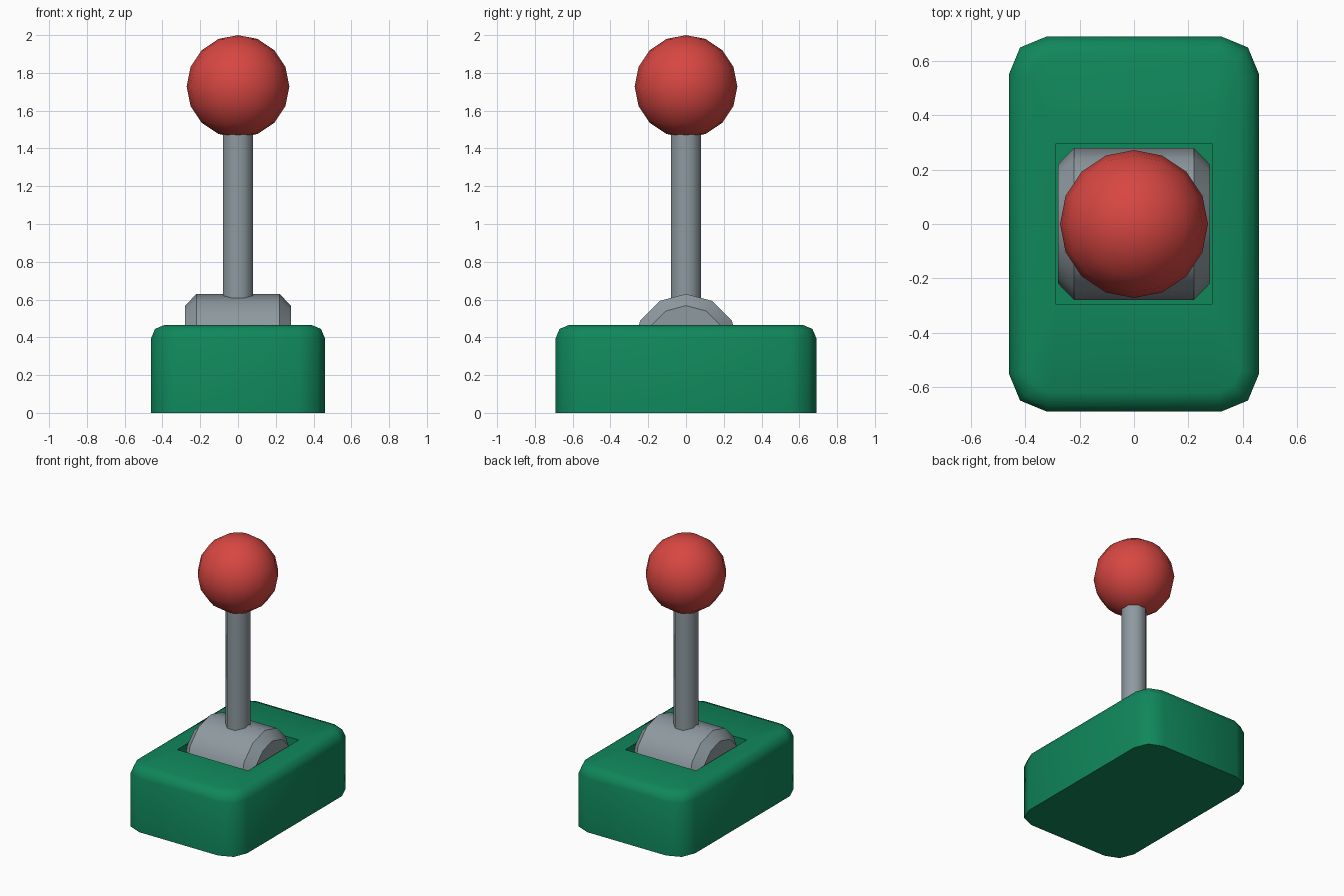
import bpy, bmesh, math
from mathutils import Matrix

if "Cube" in bpy.data.objects:
    bpy.data.objects.remove(bpy.data.objects["Cube"])


def material(name, rgb):
    m = bpy.data.materials.new(name)
    m.diffuse_color = (*rgb, 1)
    m.use_nodes = True
    m.node_tree.nodes["Principled BSDF"].inputs["Base Color"].default_value = m.diffuse_color
    return m


green = material("green", (0.005, 0.242, 0.105))
red = material("red", (0.68, 0.062, 0.054))
grey = material("grey", (0.27, 0.32, 0.35))


def finish(bm, name, mat, angle):
    bmesh.ops.recalc_face_normals(bm, faces=bm.faces[:])
    me = bpy.data.meshes.new(name)
    bm.to_mesh(me)
    bm.free()
    ob = bpy.data.objects.new(name, me)
    bpy.context.collection.objects.link(ob)
    me.materials.append(mat)
    bpy.ops.object.select_all(action='DESELECT')
    ob.select_set(True)
    bpy.context.view_layer.objects.active = ob
    bpy.ops.object.shade_smooth_by_angle(angle=math.radians(angle))
    return ob


def box(size, z0):
    bm = bmesh.new()
    bmesh.ops.create_cube(bm, size=1)
    for v in bm.verts:
        v.co = (v.co.x * size[0], v.co.y * size[1], z0 + (v.co.z + 0.5) * size[2])
    return bm


def bevel(bm, edges, width, segments):
    bmesh.ops.bevel(bm, geom=edges, offset=width, segments=segments,
                    profile=0.5, affect='EDGES', clamp_overlap=True)


# Base block: rounded upright corners, then a rounded top rim
H = 0.465
bm = box((0.92, 1.38, H), 0)
bevel(bm, [e for e in bm.edges if abs(e.verts[0].co.z - e.verts[1].co.z) > 0.1], 0.14, 2)
bevel(bm, [e for e in bm.edges if all(v.co.z > H - 1e-4 for v in e.verts)], 0.07, 2)

# Square well sunk into the top face
top = max((f for f in bm.faces if f.normal.z > 0.99), key=lambda f: f.calc_area())
outer = list(top.verts)
bmesh.ops.delete(bm, geom=[top], context='FACES_ONLY')
corners = [(-0.288, -0.295), (0.288, -0.295), (0.288, 0.295), (-0.288, 0.295)]
rim = [bm.verts.new((x, y, H)) for x, y in corners]
floor = [bm.verts.new((x, y, 0.1)) for x, y in corners]
for i in range(4):
    j = (i + 1) % 4
    bm.faces.new((rim[i], rim[j], floor[j], floor[i]))
bm.faces.new(floor)
rim_edges = [bm.edges.get((rim[i], rim[(i + 1) % 4])) for i in range(4)]
outer_edges = [e for e in bm.edges if e.is_boundary and e not in rim_edges
               and all(v in outer for v in e.verts)]
bmesh.ops.triangle_fill(bm, edges=rim_edges + outer_edges, use_beauty=True,
                        normal=(0, 0, 1))
finish(bm, "base", green, 50)

# Roller lying along x with chamfered ends
bm = bmesh.new()
bmesh.ops.create_cone(bm, cap_ends=True, segments=12, radius1=0.28, radius2=0.28, depth=0.56,
                      matrix=Matrix.Translation((0, 0, 0.35)) @ Matrix.Rotation(math.pi / 2, 4, 'Y'))
bevel(bm, [e for e in bm.edges if abs(e.verts[0].co.x - e.verts[1].co.x) < 1e-4], 0.06, 1)
finish(bm, "pivot_roller", grey, 35)

# Eight-sided stick
bm = bmesh.new()
r = 0.08 / math.cos(math.pi / 8)
bmesh.ops.create_cone(bm, cap_ends=True, segments=8, radius1=r, radius2=r, depth=1.1,
                      matrix=Matrix.Translation((0, 0, 1.0)) @ Matrix.Rotation(math.pi / 8, 4, 'Z'))
finish(bm, "stick", grey, 50)

# Ball knob
bm = bmesh.new()
bmesh.ops.create_uvsphere(bm, u_segments=16, v_segments=8, radius=0.272,
                          matrix=Matrix.Translation((0, 0, 1.728)))
finish(bm, "ball_knob", red, 60)
